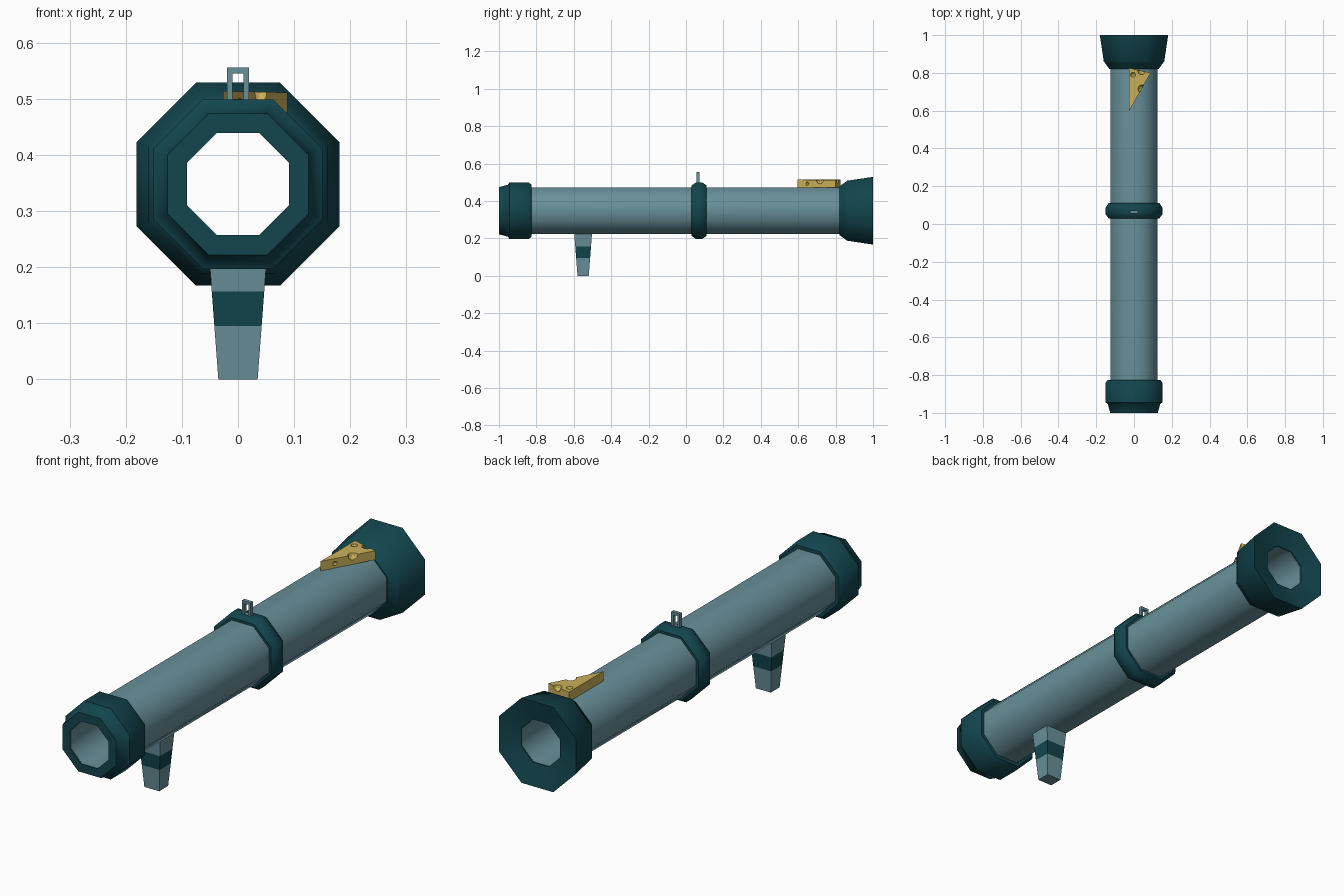
import bpy, bmesh
from math import cos, sin, pi, radians
from mathutils import Vector

if "Cube" in bpy.data.objects:
    bpy.data.objects.remove(bpy.data.objects["Cube"])

AXIS_Z = 0.348  # height of the tube axis


def material(name, color):
    m = bpy.data.materials.new(name)
    m.diffuse_color = (*color, 1)
    m.use_nodes = True
    m.node_tree.nodes["Principled BSDF"].inputs["Base Color"].default_value = m.diffuse_color
    return m


BLUE = material("steel_blue", (0.14, 0.28, 0.32))
TEAL = material("dark_teal", (0.006, 0.06, 0.075))
GOLD = material("cheese_yellow", (0.60, 0.44, 0.10))


def finish(name, bm, *mats):
    bmesh.ops.recalc_face_normals(bm, faces=bm.faces)
    me = bpy.data.meshes.new(name)
    bm.to_mesh(me)
    bm.free()
    for m in mats:
        me.materials.append(m)
    ob = bpy.data.objects.new(name, me)
    bpy.context.scene.collection.objects.link(ob)
    return ob


def smooth(ob, angle):
    bpy.ops.object.select_all(action='DESELECT')
    ob.select_set(True)
    bpy.context.view_layer.objects.active = ob
    bpy.ops.object.shade_smooth_by_angle(angle=radians(angle))


def octagon_lathe(name, profile, mat):
    """Sweep a closed (y, half width) profile round the tube axis in 8 sides."""
    bm = bmesh.new()
    rings = []
    for y, a in profile:
        r = a / cos(pi / 8)
        rings.append([bm.verts.new((r * cos(pi / 8 + i * pi / 4), y,
                                    AXIS_Z + r * sin(pi / 8 + i * pi / 4)))
                      for i in range(8)])
    for k, a in enumerate(rings):
        b = rings[(k + 1) % len(rings)]
        for i in range(8):
            j = (i + 1) % 8
            bm.faces.new((a[i], a[j], b[j], b[i]))
    ob = finish(name, bm, mat)
    smooth(ob, 50)
    return ob


def prism(name, bottom, top, mat):
    """Solid between two matching outlines."""
    bm = bmesh.new()
    lo = [bm.verts.new(p) for p in bottom]
    hi = [bm.verts.new(p) for p in top]
    bm.faces.new(lo)
    bm.faces.new(hi)
    for i in range(len(lo)):
        j = (i + 1) % len(lo)
        bm.faces.new((lo[i], lo[j], hi[j], hi[i]))
    return finish(name, bm, mat)


# Tube and its collars
octagon_lathe("tube", [(-0.995, 0.091), (-0.995, 0.12), (-0.9, 0.125),
                       (0.9, 0.125), (0.972, 0.12), (0.972, 0.091)], BLUE)
octagon_lathe("front_collar", [(-1, 0.091), (-1, 0.126), (-0.952, 0.139),
                               (-0.945, 0.151), (-0.842, 0.151),
                               (-0.826, 0.14), (-0.826, 0.11)], TEAL)
octagon_lathe("middle_ring", [(0.03, 0.11), (0.03, 0.135), (0.052, 0.15),
                              (0.088, 0.15), (0.11, 0.135), (0.11, 0.11)], TEAL)
octagon_lathe("rear_bell", [(0.82, 0.11), (0.82, 0.13), (0.852, 0.153),
                            (0.86, 0.16), (1, 0.181), (0.977, 0.091)], TEAL)

# Tapered grip with a flush dark band
bm = bmesh.new()
rings = []
for z in (0, 0.095, 0.157, 0.24):
    hx, hy = 0.035 + 0.075 * z, 0.03 + 0.078 * z
    rings.append([bm.verts.new((sx * hx, -0.55 + sy * hy, z))
                  for sx, sy in ((-1, -1), (1, -1), (1, 1), (-1, 1))])
bm.faces.new(rings[0])
bm.faces.new(rings[-1])
for k in range(3):
    for i in range(4):
        j = (i + 1) % 4
        f = bm.faces.new((rings[k][i], rings[k][j], rings[k + 1][j], rings[k + 1][i]))
        f.material_index = int(k == 1)
finish("grip", bm, BLUE, TEAL)

# Sight frame: rectangular loop on the middle ring
bm = bmesh.new()
loops = []
for y in (0.055, 0.071):
    for hx, z0, z1 in ((0.02, 0.485, 0.556), (0.01, 0.5, 0.545)):
        loops.append([bm.verts.new((x, y, z)) for x, z in
                      ((-hx, z0), (hx, z0), (hx, z1), (-hx, z1))])
for a, b in ((0, 1), (2, 3), (0, 2), (1, 3)):
    for i in range(4):
        j = (i + 1) % 4
        bm.faces.new((loops[a][i], loops[a][j], loops[b][j], loops[b][i]))
finish("sight", bm, BLUE)

# Cheese wedge with scooped holes
outline = [(-0.027, 0.595), (0.088, 0.80), (-0.027, 0.826)]
cheese = prism("cheese_wedge",
               [(x, y, 0.473) for x, y in outline],
               [(x, y, 0.514 - 0.03 * max(x, 0)) for x, y in outline], GOLD)
bm = bmesh.new()
for x, y, z, r in ((0.042, 0.715, 0.513, 0.022), (0.04, 0.81, 0.512, 0.02),
                   (-0.005, 0.79, 0.517, 0.014), (0.005, 0.648, 0.492, 0.01)):
    res = bmesh.ops.create_icosphere(bm, subdivisions=2, radius=r)
    bmesh.ops.translate(bm, verts=res["verts"], vec=Vector((x, y, z)))
cutter = finish("cheese_hole_cutter", bm, GOLD)
cutter.hide_render = True
cutter.hide_set(True)
mod = cheese.modifiers.new("holes", 'BOOLEAN')
mod.operation = 'DIFFERENCE'
mod.solver = 'EXACT'
mod.object = cutter
